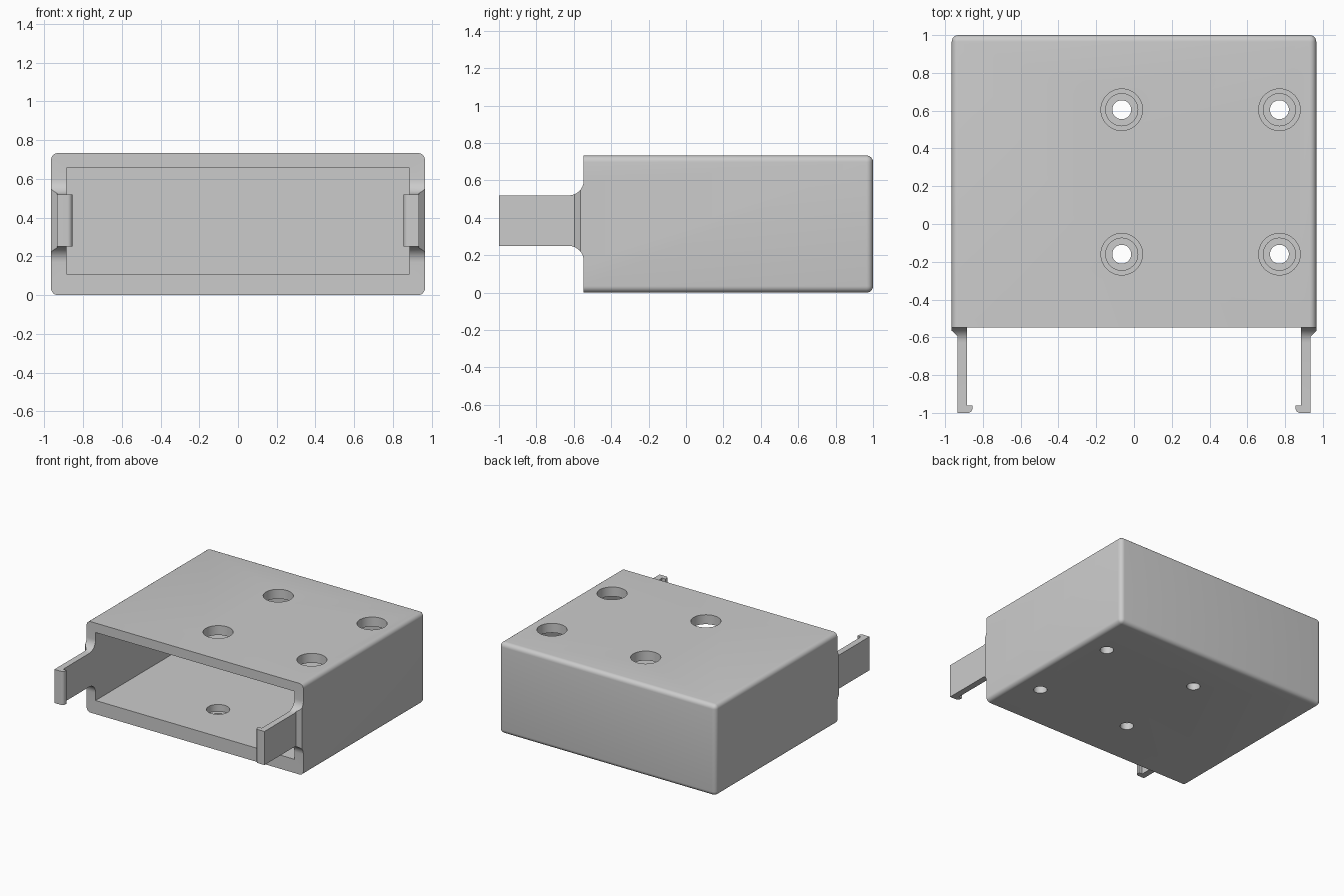
import bpy, bmesh, math
from mathutils import Vector

if "Cube" in bpy.data.objects:
    bpy.data.objects.remove(bpy.data.objects["Cube"])

plastic = bpy.data.materials.new("light_grey_plastic")
plastic.diffuse_color = (0.6, 0.6, 0.6, 1)
plastic.use_nodes = True
plastic.node_tree.nodes["Principled BSDF"].inputs["Base Color"].default_value = plastic.diffuse_color


def finish(name, bm):
    bmesh.ops.recalc_face_normals(bm, faces=bm.faces)
    mesh = bpy.data.meshes.new(name)
    bm.to_mesh(mesh)
    bm.free()
    obj = bpy.data.objects.new(name, mesh)
    bpy.context.collection.objects.link(obj)
    mesh.materials.append(plastic)
    return obj


def box(name, lo, hi, round_edges=0):
    bm = bmesh.new()
    bmesh.ops.create_cube(bm, size=1)
    for v in bm.verts:
        v.co = Vector([lo[i] if v.co[i] < 0 else hi[i] for i in range(3)])
    if round_edges:
        # the open front rim stays sharp
        edges = [e for e in bm.edges if any(v.co.y > lo[1] + 0.01 for v in e.verts)]
        bmesh.ops.bevel(bm, geom=edges, offset=round_edges, segments=6,
                        profile=0.5, affect='EDGES')
    return finish(name, bm)


def prism(name, points, sweep):
    bm = bmesh.new()
    face = bm.faces.new([bm.verts.new(p) for p in points])
    new = bmesh.ops.extrude_face_region(bm, geom=[face])["geom"]
    bmesh.ops.translate(bm, vec=sweep,
                        verts=[g for g in new if isinstance(g, bmesh.types.BMVert)])
    return finish(name, bm)


def cylinder(name, x, y, z0, z1, r):
    ring = [(x + r * math.cos(i * math.tau / 48), y + r * math.sin(i * math.tau / 48), z0)
            for i in range(48)]
    return prism(name, ring, (0, 0, z1 - z0))


def boolean(obj, tool, operation):
    mod = obj.modifiers.new(operation.lower(), 'BOOLEAN')
    mod.object, mod.operation, mod.solver = tool, operation, 'EXACT'
    bpy.context.view_layer.objects.active = obj
    bpy.ops.object.modifier_apply(modifier=mod.name)
    bpy.data.objects.remove(tool)


def arc(cx, cy, r, a0, a1, n=10):
    return [(cx + r * math.cos(math.radians(a0 + (a1 - a0) * i / n)),
             cy + r * math.sin(math.radians(a0 + (a1 - a0) * i / n))) for i in range(n + 1)]


FRONT, ROOT = -0.547, -0.5

# hollow case, open at the front
case = box("case", (-0.965, FRONT, 0), (0.965, 1, 0.733), 0.035)
boolean(case, box("cavity", (-0.885, -0.8, 0.11), (0.885, 0.92, 0.657)), 'DIFFERENCE')

# screw holes: wide access in the roof, recessed seat in the floor
for x in (-0.065, 0.77):
    for y in (-0.16, 0.605):
        for z0, z1, r in ((0.4, 0.9, 0.11), (0.055, 0.3, 0.085), (-0.1, 0.2, 0.05)):
            boolean(case, cylinder("drill", x, y, z0, z1, r), 'DIFFERENCE')

# clip arms: plan outline with hook and chamfer, crossed with a filleted side outline
for s in (-1, 1):
    plan = [(0.885, ROOT), (0.965, ROOT), (0.965, -0.565), (0.935, -0.595), (0.935, -1)]
    plan += arc(0.88, -0.975, 0.025, 270, 180, 6) + [(0.855, -0.96), (0.885, -0.96)]
    arm = prism("clip_arm", [(s * x, y, 0.1) for x, y in plan], (0, 0, 0.6))
    side = [(-1.1, 0.25)] + arc(FRONT - 0.08, 0.17, 0.08, 90, 0)
    side += [(ROOT, 0.17), (ROOT, 0.6)] + arc(FRONT - 0.08, 0.6, 0.08, 0, -90) + [(-1.1, 0.52)]
    boolean(arm, prism("side", [(s * 0.8, y, z) for y, z in side], (s * 0.3, 0, 0)), 'INTERSECT')
    boolean(case, arm, 'UNION')

bpy.ops.object.select_all(action='DESELECT')
case.select_set(True)
bpy.context.view_layer.objects.active = case
bpy.ops.object.shade_smooth_by_angle(angle=math.radians(30))
